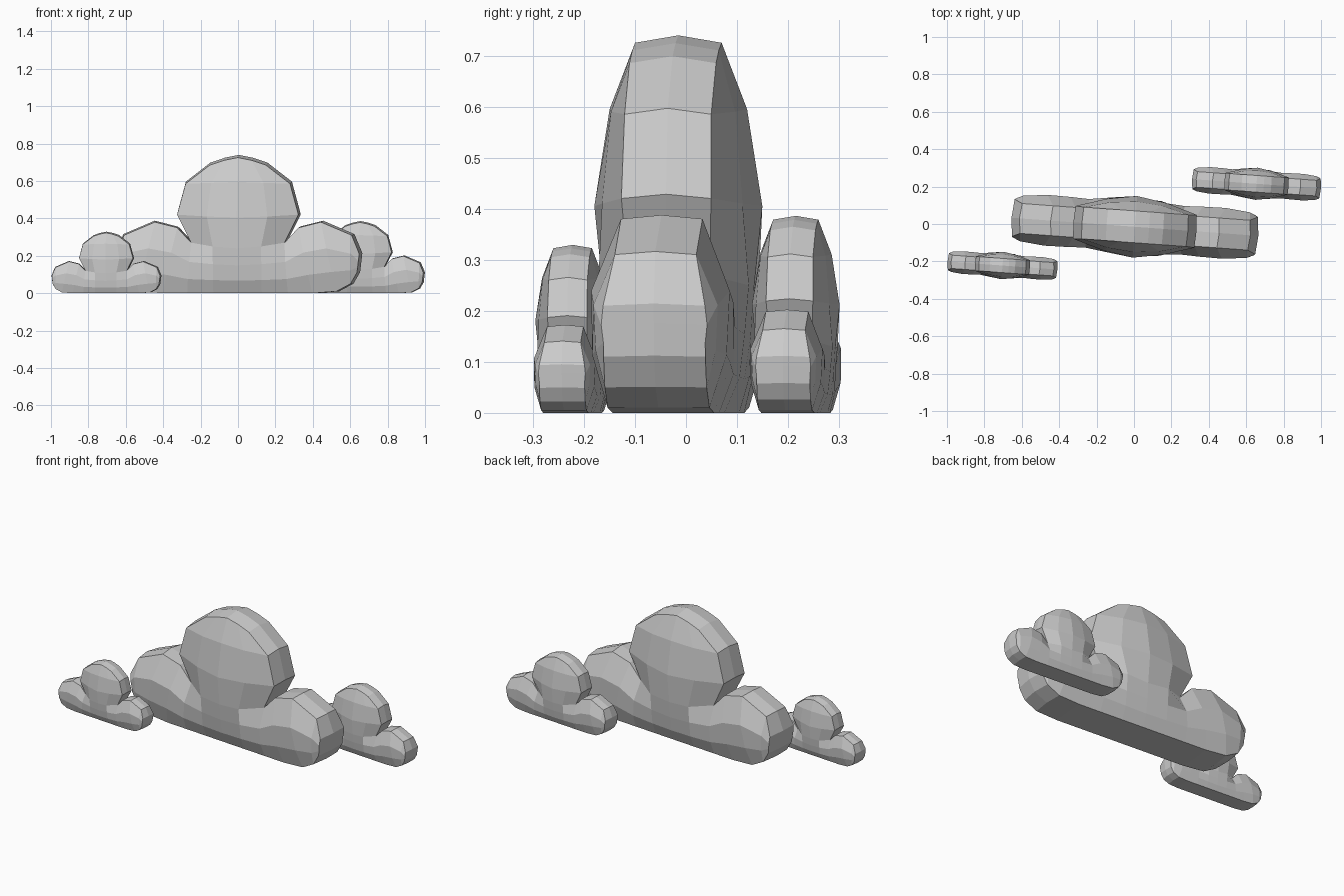
import bpy, bmesh, math

if "Cube" in bpy.data.objects:
    bpy.data.objects.remove(bpy.data.objects["Cube"])

# Base and side lobes, left to centre: (bottom x, bottom z, top x, top z, half thickness of inner rows)
HALF = [(-.640, .11, -.652, .21, .100, .104),
        (-.605, .05, -.610, .31, .118, .122),
        (-.530, .01, -.445, .38, .132, .136),
        (-.400, .00, -.325, .35, .130, .134),
        (-.270, .00, -.250, .27, .128, .130),
        (-.130, .00, -.130, .25, .130, .140)]
CENTRE = [(0, 0, 0, .24, .130, .142)]
COLUMNS = HALF + CENTRE + [(-a, b, -c, d, e, f) for a, b, c, d, e, f in reversed(HALF)]
NECK = (4, 8)

# Large top lobe rows: (half width, z at rim, z at quarter, z at middle, thickness rim, quarter, middle)
BALL = [(.325, .42, .41, .405, .088, .138, .165),
        (.280, .585, .59, .595, .085, .122, .135),
        (.150, .685, .71, .725, .085, .085, .085)]


def half_grid():
    """Column point lists (x, depth, z) for the base, and row lists for the top lobe."""
    base = []
    for i, (bx, bz, tx, tz, d1, d2) in enumerate(COLUMNS):
        end = i in (0, len(COLUMNS) - 1)
        inner = NECK[0] < i < NECK[1]
        depths = (.10, d1, d2, .148 if inner else (.10 if end else .08))
        base.append([(bx + (tx - bx) * t, d, bz + (tz - bz) * t)
                     for t, d in zip((0, .28, .62, 1), depths)])
    rows = [[base[i][3] for i in range(NECK[0], NECK[1] + 1)]]
    for w, z0, z1, z2, d0, d1, d2 in BALL:
        rows.append([(-w, d0, z0), (-w / 2, d1, z1), (0, d2, z2),
                     (w / 2, d1, z1), (w, d0, z0)])
    return base, rows


def add_grid(bm, lines, side):
    vs = [[bm.verts.new((x, side * d, z)) for x, d, z in line] for line in lines]
    for a, b in zip(vs, vs[1:]):
        for j in range(len(a) - 1):
            bm.faces.new((a[j], a[j + 1], b[j + 1], b[j]))


def cloud_mesh():
    bm = bmesh.new()
    base, rows = half_grid()
    for side in (-1, 1):
        add_grid(bm, base, side)
        add_grid(bm, rows, side)
    bmesh.ops.remove_doubles(bm, verts=bm.verts, dist=.0005)
    # Rim strip: extrude both outlines to a slightly raised centre line
    rim = [e for e in bm.edges if e.is_boundary]
    new = bmesh.ops.extrude_edge_only(bm, edges=rim)["geom"]
    for v in new:
        if isinstance(v, bmesh.types.BMVert):
            v.co = (v.co.x * 1.015, 0, v.co.z * 1.02)
    bmesh.ops.remove_doubles(bm, verts=bm.verts, dist=.0005)
    bmesh.ops.recalc_face_normals(bm, faces=bm.faces)
    mesh = bpy.data.meshes.new("cloud")
    bm.to_mesh(mesh)
    bm.free()
    return mesh


# Three clouds sharing one shape
mesh = cloud_mesh()
for name, x, y, s in (("large_cloud", .005, -.015, 1),
                      ("small_cloud_left", -.703, -.222, .445),
                      ("small_cloud_right", .655, .215, .522)):
    ob = bpy.data.objects.new(name, mesh)
    ob.location = (x, y, 0)
    ob.scale = (s, s, s)
    ob.rotation_euler.z = math.radians(-4.2)
    bpy.context.collection.objects.link(ob)
